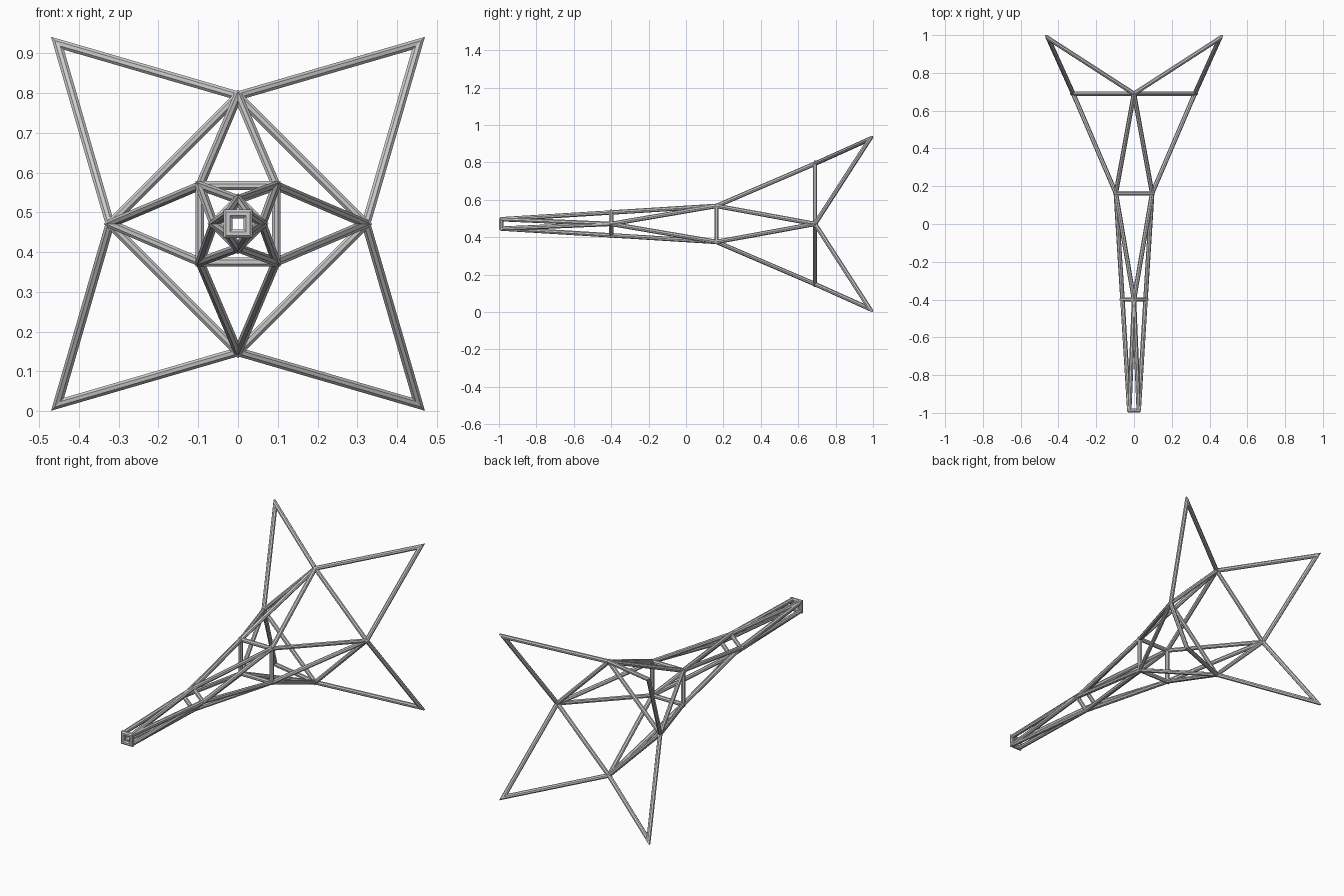
import bpy
import bmesh
from math import cos, sin, pi, sqrt
from mathutils import Vector

cube = bpy.data.objects.get("Cube")
if cube:
    bpy.data.objects.remove(cube)

RADIUS = 0.012
SIDES = 8
CENTRE_Z = 0.471

steel = bpy.data.materials.new("light_grey_steel")
steel.use_nodes = True
colour = (0.6, 0.6, 0.6, 1)
steel.diffuse_color = colour
steel.node_tree.nodes["Principled BSDF"].inputs["Base Color"].default_value = colour


def ring_nodes(size, y, diamond):
    """Four joints around the long axis: a square (half side) or a diamond (radius)."""
    reach = size if diamond else size * sqrt(2)
    start = 0 if diamond else pi / 4
    return [Vector((reach * cos(start + i * pi / 2), y,
                    CENTRE_Z + reach * sin(start + i * pi / 2))) for i in range(4)]


def add_strut(bm, a, b, before=None, after=None):
    """Round bar from a to b; an end with a neighbouring joint is cut to a mitre."""
    axis = (b - a).normalized()
    u = axis.cross(Vector((0, 1, 0))).normalized()
    v = axis.cross(u)
    loops = []
    for end, other in ((a, before), (b, after)):
        normal = axis
        if other is not None:
            toward = (end - other) if end is a else (other - end)
            normal = (axis + toward.normalized()).normalized()
        loop = []
        for i in range(SIDES):
            angle = 2 * pi * (i + 0.5) / SIDES
            offset = (u * cos(angle) + v * sin(angle)) * RADIUS
            offset -= axis * (offset.dot(normal) / axis.dot(normal))
            loop.append(bm.verts.new(end + offset))
        loops.append(loop)
    for i in range(SIDES):
        j = (i + 1) % SIDES
        bm.faces.new((loops[0][i], loops[0][j], loops[1][j], loops[1][i]))
    bm.faces.new(loops[0][::-1])
    bm.faces.new(loops[1])


def finish(bm, name):
    bmesh.ops.recalc_face_normals(bm, faces=bm.faces)
    mesh = bpy.data.meshes.new(name)
    bm.to_mesh(mesh)
    bm.free()
    mesh.materials.append(steel)
    bpy.context.collection.objects.link(bpy.data.objects.new(name, mesh))


def build_ring(name, nodes):
    bm = bmesh.new()
    for i in range(4):
        add_strut(bm, nodes[i], nodes[(i + 1) % 4], nodes[i - 1], nodes[(i + 2) % 4])
    finish(bm, name)


def build_links(name, squares, diamonds):
    """Zigzag of bars: every square corner joins its two nearest diamond points."""
    bm = bmesh.new()
    for i in range(4):
        add_strut(bm, squares[i], diamonds[i])
        add_strut(bm, squares[i], diamonds[(i + 1) % 4])
    finish(bm, name)


# Joints from the narrow front to the flared back
nose = ring_nodes(0.025, -0.988, False)
neck = ring_nodes(0.061, -0.4, True)
waist = ring_nodes(0.096, 0.163, False)
flare = ring_nodes(0.322, 0.69, True)
tips = ring_nodes(0.454, 0.983, False)

# Closed frames
for name, nodes in (("nose_frame", nose), ("neck_frame", neck),
                    ("waist_frame", waist), ("flare_frame", flare)):
    build_ring(name, nodes)

# Long bars between the frames
build_links("nose_bars", nose, neck)
build_links("neck_bars", waist, neck)
build_links("waist_bars", waist, flare)

# Pointed back fins, mitred at their tips
fins = bmesh.new()
for i in range(4):
    left, right = flare[i], flare[(i + 1) % 4]
    add_strut(fins, left, tips[i], after=right)
    add_strut(fins, tips[i], right, before=left)
finish(fins, "back_fins")
